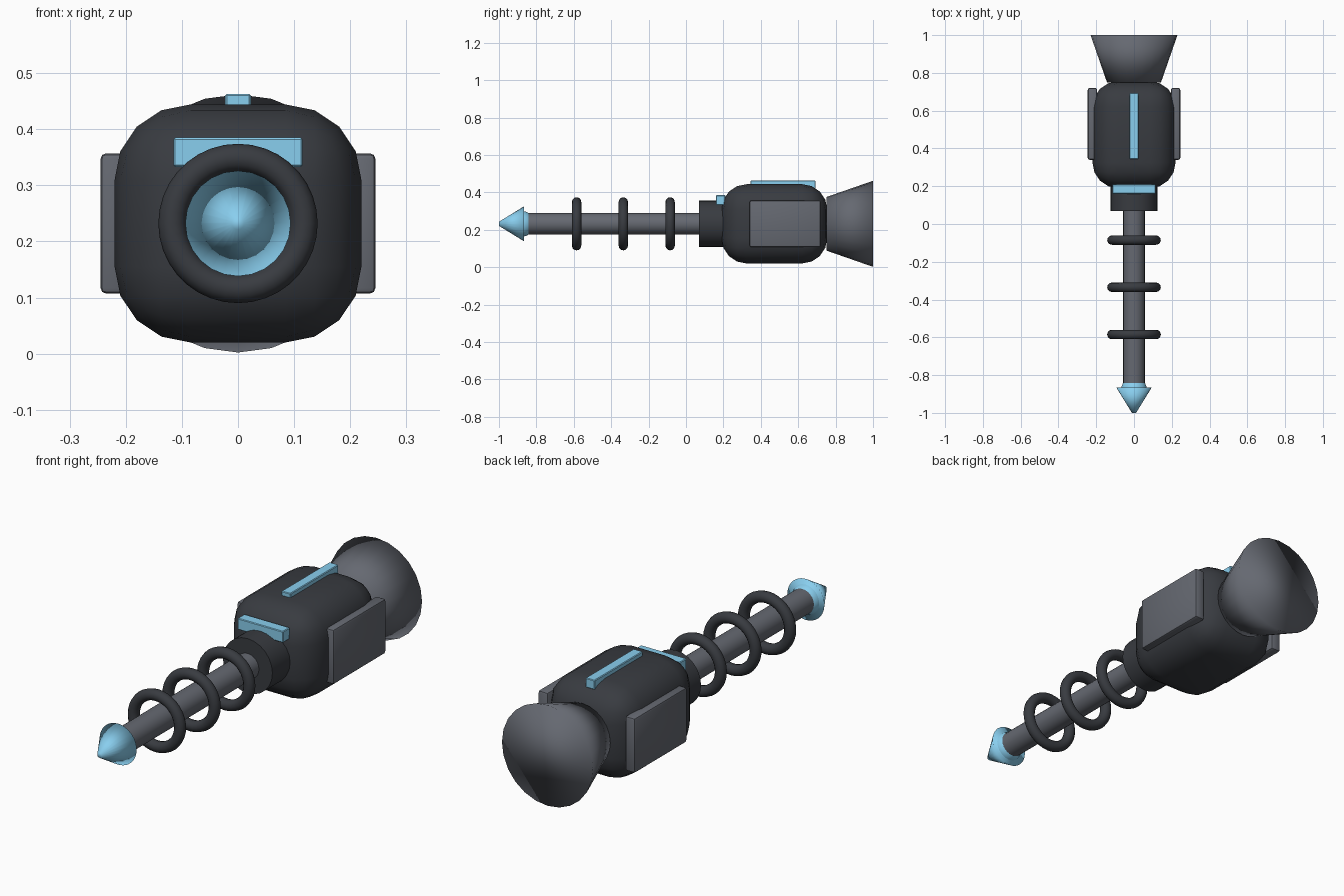
import bpy, bmesh, math
from mathutils import Matrix, Vector

if "Cube" in bpy.data.objects:
    bpy.data.objects.remove(bpy.data.objects["Cube"])

AXIS = 0.232                                        # height of the long axis
ALONG_Y = Matrix.Rotation(-math.pi / 2, 4, 'X')     # turns local z to +y


def material(name, rgb):
    m = bpy.data.materials.new(name)
    m.diffuse_color = (*rgb, 1)
    m.use_nodes = True
    m.node_tree.nodes["Principled BSDF"].inputs["Base Color"].default_value = m.diffuse_color
    return m


DARK = material("dark_shell", (0.04, 0.044, 0.052))
GREY = material("mid_grey", (0.13, 0.14, 0.165))
BLUE = material("light_blue", (0.25, 0.62, 0.86))


def finish(bm, name, mat, angle=35):
    me = bpy.data.meshes.new(name)
    bm.to_mesh(me)
    bm.free()
    me.materials.append(mat)
    ob = bpy.data.objects.new(name, me)
    bpy.context.collection.objects.link(ob)
    bpy.ops.object.select_all(action='DESELECT')
    bpy.context.view_layer.objects.active = ob
    ob.select_set(True)
    if angle is None:
        bpy.ops.object.shade_smooth()
    else:
        bpy.ops.object.shade_smooth_by_angle(angle=math.radians(angle))
    return ob


def box(name, lo, hi, mat, bevel, segments):
    lo, hi = Vector(lo), Vector(hi)
    bm = bmesh.new()
    bmesh.ops.create_cube(bm, size=1, matrix=Matrix.Translation((lo + hi) / 2)
                          @ Matrix.Diagonal((*(hi - lo), 1)))
    bmesh.ops.bevel(bm, geom=bm.edges[:], offset=bevel, segments=segments,
                    profile=0.5, affect='EDGES')
    return finish(bm, name, mat)


def tube(name, y0, y1, r0, r1, mat, sides=24, inward=False):
    bm = bmesh.new()
    bmesh.ops.create_cone(bm, cap_ends=True, segments=sides, radius1=r0, radius2=r1,
                          depth=y1 - y0, matrix=Matrix.Translation((0, (y0 + y1) / 2, AXIS)) @ ALONG_Y)
    if inward:                                      # hollow-looking shell, faces turned in
        bmesh.ops.reverse_faces(bm, faces=bm.faces[:])
    return finish(bm, name, mat, None if inward else 35)


# Main housing and its collar
box("housing", (-0.22, 0.19, 0.02), (0.22, 0.755, 0.444), DARK, 0.135, 4)
tube("collar", 0.07, 0.22, 0.125, 0.125, DARK)

# Side panels
for side, tag in ((-1, "left"), (1, "right")):
    xs = sorted((side * 0.195, side * 0.245))
    box(f"side_panel_{tag}", (xs[0], 0.34, 0.107), (xs[1], 0.72, 0.357), GREY, 0.01, 2)

# Blue light strips
box("top_strip", (-0.023, 0.345, 0.42), (0.023, 0.693, 0.463), BLUE, 0.003, 1)
box("front_strip", (-0.115, 0.16, 0.333), (0.115, 0.21, 0.385), BLUE, 0.003, 1)

# Flared rear bell
tube("rear_bell", 0.75, 1.0, 0.143, 0.23, GREY, inward=True)

# Barrel with three coil rings
tube("barrel", -0.87, 0.1, 0.057, 0.057, GREY)
for i in range(3):
    bpy.ops.mesh.primitive_torus_add(major_segments=36, minor_segments=12,
                                     major_radius=0.117, minor_radius=0.025,
                                     location=(0, -0.085 - 0.25 * i, AXIS),
                                     rotation=(math.pi / 2, 0, 0))
    ring = bpy.context.object
    ring.name = f"coil_ring_{i + 1}"
    ring.data.materials.append(DARK)
    bpy.ops.object.shade_smooth()

# Pointed tip shell with a glowing ball inside
tube("tip_cone", -1.0, -0.865, 0.011, 0.094, BLUE, inward=True)
bm = bmesh.new()
bmesh.ops.create_uvsphere(bm, u_segments=24, v_segments=16, radius=0.069,
                          matrix=Matrix.Translation((0, -0.88, AXIS)))
finish(bm, "tip_ball", BLUE, None)
